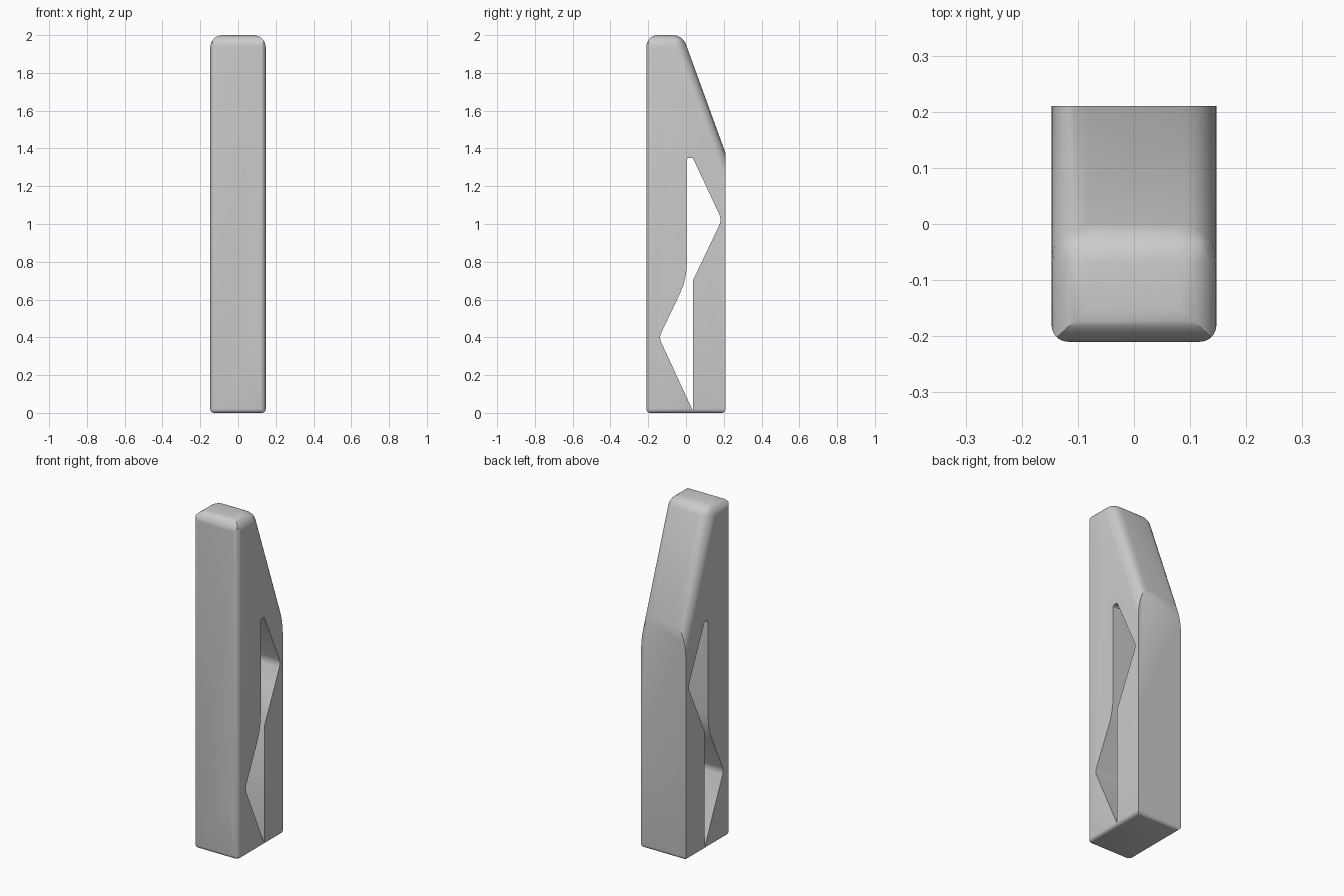
import bpy, bmesh
from mathutils import Vector

cube = bpy.data.objects.get("Cube")
if cube:
    bpy.data.objects.remove(cube)

HALF_W, HALF_D = 0.147, 0.21

grey = bpy.data.materials.new("light grey")
grey.use_nodes = True
colour = (0.6, 0.6, 0.6, 1)
grey.diffuse_color = colour
grey.node_tree.nodes["Principled BSDF"].inputs["Base Color"].default_value = colour


def prism(name, profile, half_width):
    """Extrude a side profile of (y, z) points across x."""
    bm = bmesh.new()
    face = bm.faces.new([bm.verts.new((-half_width, y, z)) for y, z in profile])
    moved = bmesh.ops.extrude_face_region(bm, geom=[face])["geom"]
    verts = [v for v in moved if isinstance(v, bmesh.types.BMVert)]
    bmesh.ops.translate(bm, verts=verts, vec=(2 * half_width, 0, 0))
    bmesh.ops.recalc_face_normals(bm, faces=bm.faces)
    mesh = bpy.data.meshes.new(name)
    bm.to_mesh(mesh)
    bm.free()
    mesh.materials.append(grey)
    obj = bpy.data.objects.new(name, mesh)
    bpy.context.collection.objects.link(obj)
    return obj


def round_edges(obj, width, segments, rule):
    """Bevel edges; rule gives each edge a weight from its ends."""
    mesh = obj.data
    weights = mesh.attributes.new("bevel_weight_edge", "FLOAT", "EDGE")
    for e in mesh.edges:
        a, b = (mesh.vertices[i].co for i in e.vertices)
        weights.data[e.index].value = rule(a, b)
    mod = obj.modifiers.new("rounding", "BEVEL")
    mod.limit_method = "WEIGHT"
    mod.width, mod.segments = width, segments


def combine(obj, other, operation):
    mod = obj.modifiers.new(operation.lower(), "BOOLEAN")
    mod.operation, mod.object, mod.solver = operation, other, "EXACT"
    other.hide_render = True
    other.hide_viewport = True


# Wedge body: its sloped back runs past the rear plane before trimming
body = prism("wedge_body", [(-HALF_D, -0.1), (0.36, -0.1), (0.36, 0.96),
                            (-0.018, 2), (-HALF_D, 2)], HALF_W)


def top_rule(a, b):
    if min(a.z, b.z) < 0.9:
        return 0
    if abs(a.x - b.x) > 0.1:  # crosswise edges
        return 0 if a.z < 1.5 else (0.75 if a.y > -0.1 else 0.9)
    return 1


round_edges(body, 0.066, 8, top_rule)

# Trimming block: rounded front corners and base, sharp flat back
trim = prism("trim_block", [(-HALF_D, 0), (HALF_D, 0), (HALF_D, 2.2),
                            (-HALF_D, 2.2)], HALF_W)


def trim_rule(a, b):
    if max(a.z, b.z) < 0.01:
        return 0.7
    return 1 if abs(a.z - b.z) > 1 and a.y < 0 else 0


round_edges(trim, 0.03, 5, trim_rule)

# Side opening: two opposed pointed jaws joined by a narrow slot
opening = prism("side_opening", [
    (0.036, 0.012), (0.036, 0.70), (0.179, 1.0), (0.184, 1.022), (0.179, 1.045),
    (0.036, 1.35), (0.01, 1.35), (0.005, 1.343), (0.005, 0.80), (0.0, 0.735),
    (-0.011, 0.685), (-0.03, 0.635), (-0.133, 0.42), (-0.138, 0.402),
    (-0.134, 0.38)], 0.3)

combine(body, trim, "INTERSECT")
combine(body, opening, "DIFFERENCE")

# Bake the shape, drop the cutters and smooth the rounded parts
bpy.context.view_layer.update()
bpy.ops.object.select_all(action="DESELECT")
body.select_set(True)
bpy.context.view_layer.objects.active = body
bpy.ops.object.convert(target="MESH")
for cutter in (trim, opening):
    bpy.data.objects.remove(cutter)
bpy.ops.object.shade_smooth_by_angle(angle=0.5)
